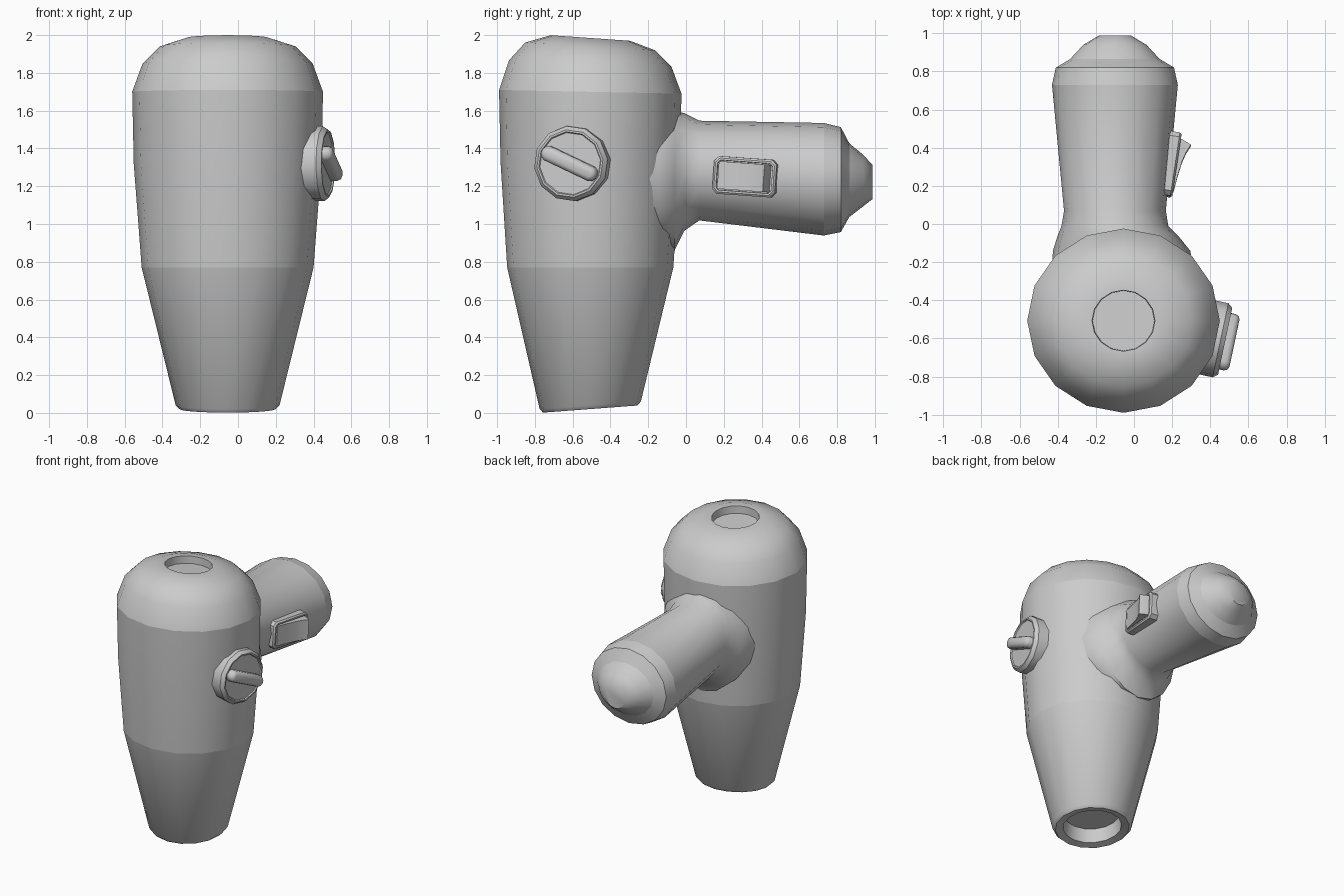
import bpy, bmesh
from math import sin, cos, pi, radians
from mathutils import Matrix, Vector

if "Cube" in bpy.data.objects:
    bpy.data.objects.remove(bpy.data.objects["Cube"])


def loft(name, rings, matrix=Matrix(), sharp=(), angle=35):
    """Skin a stack of equal-length rings, cap both ends, smooth by angle."""
    bm = bmesh.new()
    vs = [[bm.verts.new(matrix @ Vector(p)) for p in r] for r in rings]
    n = len(vs[0])
    for a, b in zip(vs, vs[1:]):
        for i in range(n):
            j = (i + 1) % n
            bm.faces.new((a[i], a[j], b[j], b[i]))
    bm.faces.new(vs[0])
    bm.faces.new(vs[-1])
    bmesh.ops.recalc_face_normals(bm, faces=bm.faces)
    for f in bm.faces:
        f.smooth = True
    for e in bm.edges:
        e.smooth = e.calc_face_angle(0) < radians(angle)
    for k in sharp:
        for i in range(n):
            bm.edges.get((vs[k][i], vs[k][(i + 1) % n])).smooth = False
    me = bpy.data.meshes.new(name)
    bm.to_mesh(me)
    bm.free()
    ob = bpy.data.objects.new(name, me)
    bpy.context.collection.objects.link(ob)
    return ob


def circle(n, offset=0.0):
    return [(cos(2 * pi * i / n + offset), sin(2 * pi * i / n + offset)) for i in range(n)]


def frame(origin, degrees):
    """Local axes on the right side: x along the surface, y up, z outwards."""
    a = radians(degrees)
    u, v, w = Vector((-sin(a), cos(a), 0)), Vector((0, 0, 1)), Vector((cos(a), sin(a), 0))
    return Matrix.Translation(origin) @ Matrix((u, v, w)).transposed().to_4x4()


# Barrel: (radius x, radius y, centre z, slope towards the back)
barrel = [
    (.19, .19, .13, .075), (.20, .20, .03, .075), (.255, .25, .02, .075), (.275, .268, .04, .075),
    (.455, .44, .77, 0), (.497, .475, 1.32, -.01), (.505, .483, 1.70, -.02),
    (.45, .43, 1.85, -.04), (.36, .345, 1.94, -.06), (.22, .21, 1.985, -.07),
    (.165, .16, 1.985, -.07), (.162, .158, 1.93, -.07),
]
loft("dryer_barrel",
     [[(-.055 + rx * c, -.507 + ry * s, z + k * ry * s) for c, s in circle(16)]
      for rx, ry, z, k in barrel], sharp=(2, 4, 6, 10))

# Handle: (y, centre x, centre z, radius x, radius z)
handle = [
    (-.30, -.055, 1.24, .38, .34), (-.14, -.065, 1.24, .36, .37), (-.06, -.085, 1.23, .315, .37),
    (-.01, -.10, 1.275, .28, .312), (.07, -.10, 1.283, .267, .264), (.73, -.10, 1.237, .33, .298),
    (.82, -.10, 1.235, .31, .278), (.865, -.10, 1.232, .235, .195),
    (.94, -.10, 1.23, .165, .135), (.988, -.10, 1.222, .085, .09),
]
loft("handle",
     [[(cx + rx * c, y, cz + rz * s) for c, s in circle(16)] for y, cx, cz, rx, rz in handle],
     sharp=(5, 7), angle=45)

# Round dial with a slanted grip bar
dial = frame((.478, -.615, 1.32), -12)
loft("dial",
     [[(r * c, r * s, w) for c, s in circle(12, .12)]
      for r, w in [(.2, -.15), (.2, -.025), (.18, 0), (.17, 0), (.165, -.008)]], dial)


def stadium(half, r, w):
    return [(r * c + (half if c > 0 else -half), r * s, w) for c, s in circle(12, pi / 12)]


loft("dial_grip",
     [stadium(.121, r, w) for r, w in [(.042, -.02), (.042, .025), (.034, .042), (.018, .05)]],
     dial @ Matrix.Rotation(radians(-25), 4, 'Z'), angle=50)


# Switch bezel: chamfered rectangle with a shallow recess
def plate(a, b, c, w):
    return [(a, -b + c, w), (a, b - c, w), (a - c, b, w), (-a + c, b, w),
            (-a, b - c, w), (-a, -b + c, w), (-a + c, -b, w), (a - c, -b, w)]


switch = frame((.225, .308, 1.25), -8.6) @ Matrix.Rotation(radians(-4), 4, 'Z')
loft("switch_bezel",
     [plate(.168, .1, .025, -.08), plate(.168, .1, .025, -.01), plate(.158, .09, .022, 0),
      plate(.148, .08, .015, 0), plate(.146, .078, .015, -.012)], switch)

# Rocker: curved wedge extruded across the bezel
wedge = [(-.14, -.03), (-.14, .003), (-.06, .012), (.02, .024), (.07, .038), (.113, .057),
         (.138, -.004), (.138, -.03)]
loft("switch_rocker", [[(u, v, w) for u, w in wedge] for v in (-.073, .073)], switch)
